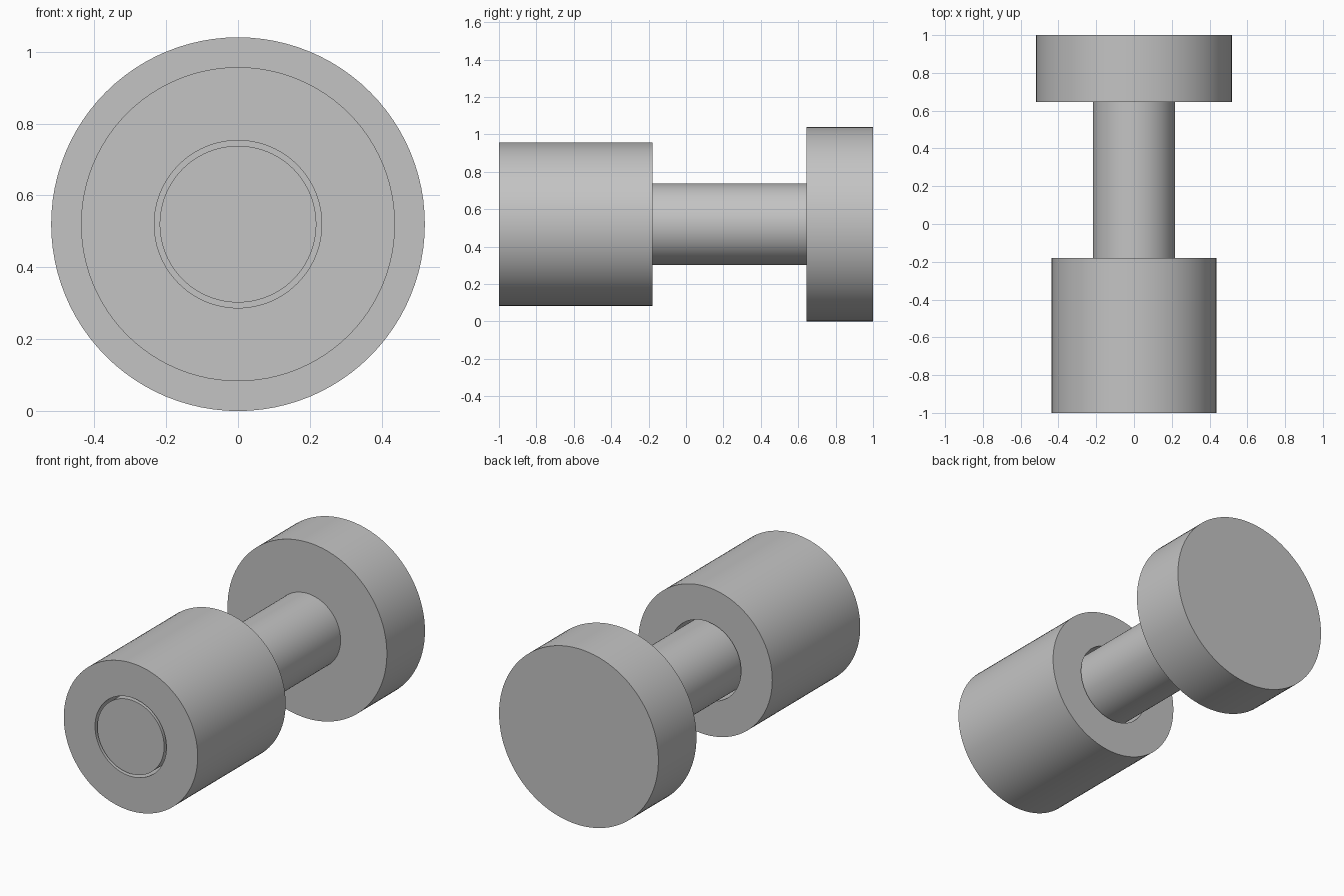
import bpy
import bmesh
import math
from mathutils import Matrix, Vector

cube = bpy.data.objects.get("Cube")
if cube:
    bpy.data.objects.remove(cube, do_unlink=True)

AXIS_Z = 0.52
SEGMENTS = 96

grey = bpy.data.materials.new("plain grey")
grey.use_nodes = True
colour = (0.55, 0.55, 0.55, 1)
grey.diffuse_color = colour
grey.node_tree.nodes["Principled BSDF"].inputs["Base Color"].default_value = colour


def lathe(name, profile, closed=False):
    """Revolve (radius, y) points around the horizontal y axis."""
    bm = bmesh.new()
    verts = [bm.verts.new((r, y, 0)) for r, y in profile]
    pairs = list(zip(verts, verts[1:]))
    if closed:
        pairs.append((verts[-1], verts[0]))
    edges = [bm.edges.new(p) for p in pairs]
    bmesh.ops.spin(bm, geom=verts + edges, cent=(0, 0, 0), axis=(0, 1, 0),
                   angle=math.tau, steps=SEGMENTS, use_duplicate=False)
    bmesh.ops.remove_doubles(bm, verts=bm.verts, dist=0.0001)
    bmesh.ops.recalc_face_normals(bm, faces=bm.faces)
    bmesh.ops.transform(bm, matrix=Matrix.Translation(Vector((0, 0, AXIS_Z))),
                        verts=bm.verts)
    mesh = bpy.data.meshes.new(name)
    bm.to_mesh(mesh)
    bm.free()
    mesh.materials.append(grey)
    obj = bpy.data.objects.new(name, mesh)
    bpy.context.collection.objects.link(obj)
    bpy.ops.object.select_all(action="DESELECT")
    obj.select_set(True)
    bpy.context.view_layer.objects.active = obj
    bpy.ops.object.shade_smooth_by_angle(angle=math.radians(30))
    return obj


# Shaft with the wide round head at the back
lathe("shaft_and_head", [(0, -1), (0.218, -1), (0.218, 0.645),
                         (0.52, 0.645), (0.52, 1), (0, 1)])

# Hollow sleeve around the front of the shaft
lathe("sleeve", [(0.233, -1), (0.437, -1), (0.437, -0.18), (0.233, -0.18)],
      closed=True)
